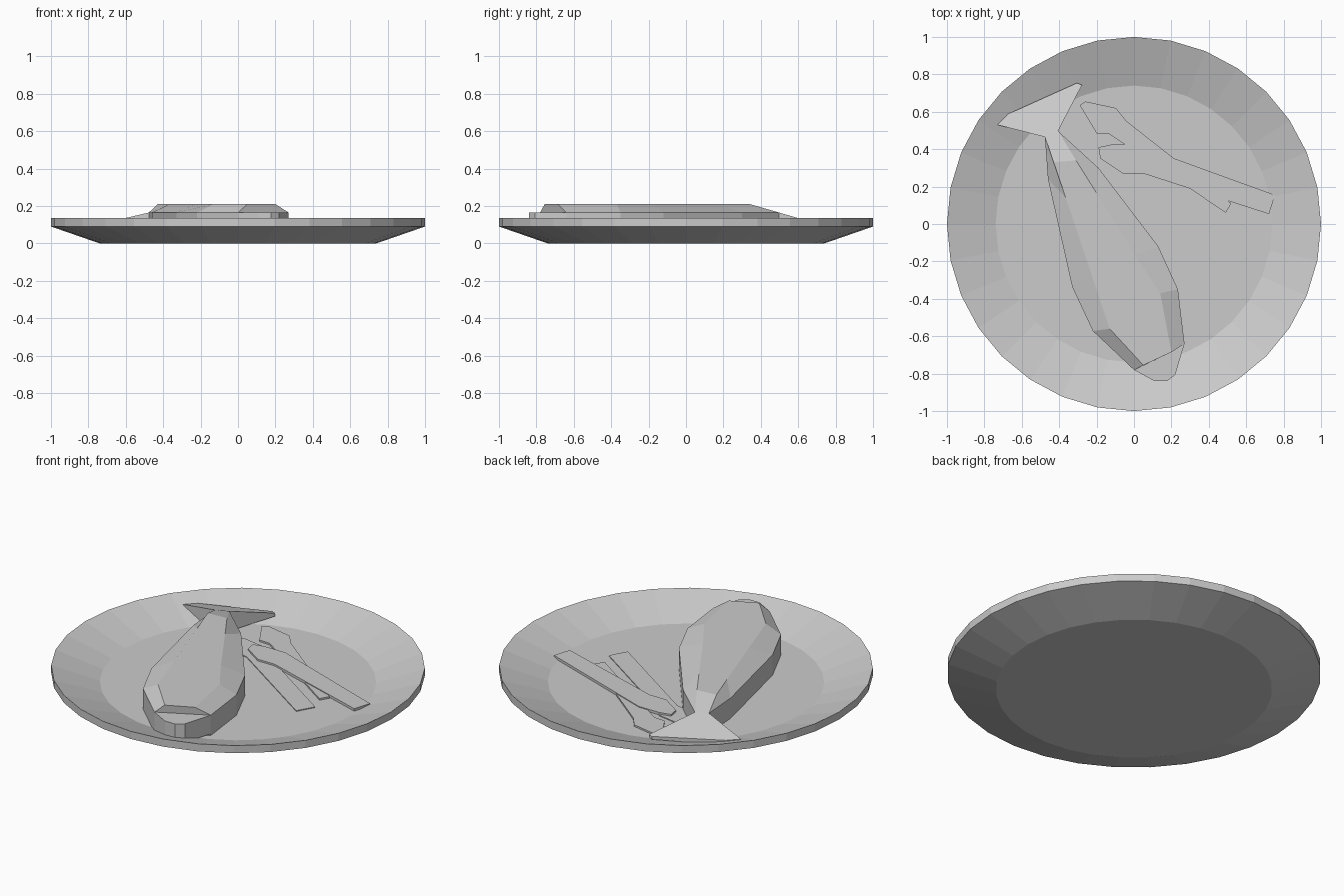
import bpy
import bmesh
import math

cube = bpy.data.objects.get("Cube")
if cube:
    bpy.data.objects.remove(cube, do_unlink=True)

grey = bpy.data.materials.new("plain_grey")
grey.use_nodes = True
colour = (0.6, 0.6, 0.6, 1)
grey.diffuse_color = colour
grey.node_tree.nodes["Principled BSDF"].inputs["Base Color"].default_value = colour


def finish(bm, name):
    """Turn a bmesh into a flat-shaded grey object."""
    bmesh.ops.recalc_face_normals(bm, faces=bm.faces)
    mesh = bpy.data.meshes.new(name)
    bm.to_mesh(mesh)
    bm.free()
    mesh.materials.append(grey)
    obj = bpy.data.objects.new(name, mesh)
    bpy.context.collection.objects.link(obj)
    return obj


def loft(name, rings):
    """Bridge closed rings of equal length, capping both ends."""
    bm = bmesh.new()
    loops = [[bm.verts.new(p) for p in ring] for ring in rings]
    count = len(loops[0])
    for low, high in zip(loops, loops[1:]):
        for i in range(count):
            j = (i + 1) % count
            bm.faces.new((low[i], low[j], high[j], high[i]))
    bm.faces.new(loops[0])
    bm.faces.new(loops[-1])
    return finish(bm, name)


def level(points, z):
    return [(x, y, z) for x, y in points]


def circle(radius, z, sides=32):
    turn = 2 * math.pi / sides
    return [(radius * math.cos(i * turn), radius * math.sin(i * turn), z)
            for i in range(sides)]


FLOOR = 0.045
SHOULDER = 0.165
TOP = 0.21

# Dish: sloping underside, upright rim, sloping inside and flat floor
loft("dish", [circle(0.74, 0), circle(1, 0.09), circle(1, 0.135), circle(0.74, FLOOR)])

# Fish body: upright sides, then a bevel up to a flat back
outline = [(-0.476, 0.465), (-0.46, 0.24), (-0.33, -0.337), (-0.22, -0.572),
           (0, -0.78), (0.27, -0.64), (0.235, -0.35), (0.13, -0.12),
           (-0.19, 0.3), (-0.406, 0.497)]
back = [(-0.43, 0.33), (-0.365, 0.14), (-0.228, -0.267), (-0.13, -0.56),
        (0.05, -0.755), (0.2, -0.685), (0.14, -0.37), (0.005, -0.166),
        (-0.2, 0.165), (-0.31, 0.34)]
loft("fish_body", [level(outline, FLOOR - 0.01), level(outline, SHOULDER), level(back, TOP)])

# Fish mouth: low lip ahead of the body
lip = [(0, -0.78), (0.11, -0.84), (0.176, -0.84), (0.22, -0.807), (0.27, -0.64)]
loft("fish_mouth", [level(lip, FLOOR + 0.01), level(lip, SHOULDER)])

# Fish tail: fin falling from the body to the rim
fin = [(-0.406, 0.497, SHOULDER), (-0.476, 0.465, SHOULDER), (-0.73, 0.53, 0.105),
       (-0.674, 0.588, 0.105), (-0.305, 0.754, 0.093), (-0.278, 0.743, 0.093)]
fin_base = [(x, y, FLOOR if z == SHOULDER else 0.075) for x, y, z in fin]
loft("fish_tail", [fin_base, fin])

# Three flat strips lying across each other on the floor
strips = {
    "lower_strip": [(-0.31, 0.44), (-0.29, 0.465), (-0.13, 0.435), (-0.04, 0.35),
                    (0.525, -0.03), (0.47, -0.128), (-0.14, 0.28), (-0.2, 0.29),
                    (-0.31, 0.42)],
    "middle_strip": [(-0.29, 0.635), (-0.26, 0.655), (-0.096, 0.62), (-0.04, 0.55),
                     (0.52, 0.11), (0.49, 0.06), (-0.04, 0.42), (-0.13, 0.48),
                     (-0.2, 0.485)],
    "upper_strip": [(-0.19, 0.41), (-0.12, 0.425), (0.01, 0.425), (0.754, 0.155),
                    (0.722, 0.053), (0.05, 0.27), (-0.06, 0.27), (-0.18, 0.35)],
}
for i, (name, shape) in enumerate(strips.items()):
    loft(name, [level(shape, FLOOR - 0.005), level(shape, FLOOR + 0.005 * (i + 1))])
